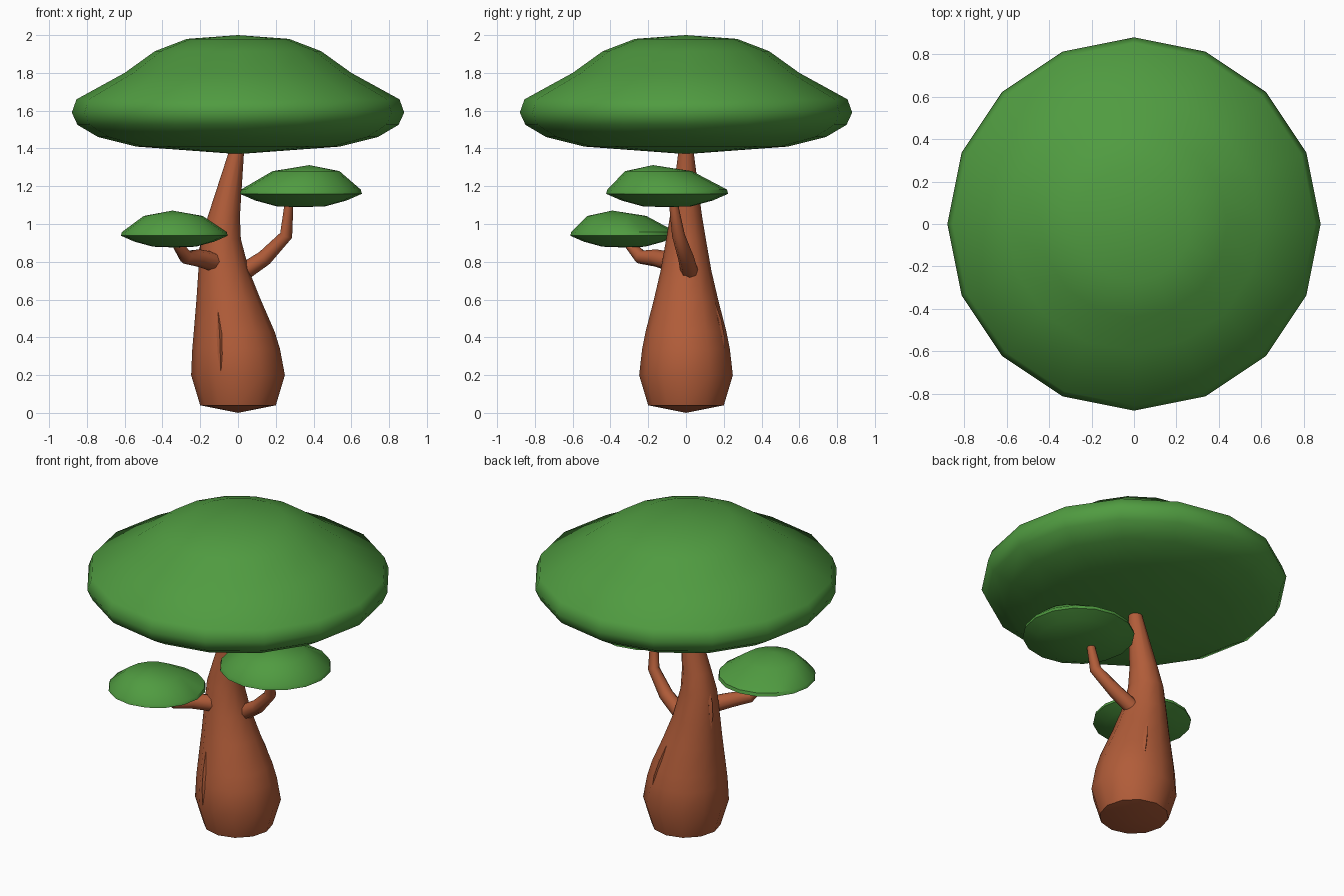
import bpy
import bmesh
from math import sin, cos, tau, radians
from mathutils import Vector

if "Cube" in bpy.data.objects:
    bpy.data.objects.remove(bpy.data.objects["Cube"])


def material(name, color):
    mat = bpy.data.materials.new(name)
    mat.use_nodes = True
    mat.diffuse_color = (*color, 1)
    mat.node_tree.nodes["Principled BSDF"].inputs["Base Color"].default_value = (*color, 1)
    return mat


LEAF = material("leaf green", (0.08, 0.33, 0.052))
BARK = material("bark brown", (0.44, 0.108, 0.041))


def loft(name, rings, sides, mat, angle):
    """Skin a stack of (centre, radius, axis) rings; both ends are capped."""
    bm = bmesh.new()
    loops = []
    for centre, radius, axis in rings:
        turn = Vector((0, 0, 1)).rotation_difference(Vector(axis))
        if radius == 0:
            loops.append([bm.verts.new(centre)] * sides)
        else:
            loops.append([bm.verts.new(Vector(centre) + turn @ Vector(
                (radius * cos(tau * i / sides), radius * sin(tau * i / sides), 0)))
                for i in range(sides)])
    for low, high in zip(loops, loops[1:]):
        for i in range(sides):
            j = (i + 1) % sides
            quad = dict.fromkeys((low[i], low[j], high[j], high[i]))
            bm.faces.new(list(quad))
    for loop in (loops[0], loops[-1]):
        if loop[0] is not loop[1]:
            bm.faces.new(loop)
    bmesh.ops.recalc_face_normals(bm, faces=bm.faces[:])
    mesh = bpy.data.meshes.new(name)
    bm.to_mesh(mesh)
    bm.free()
    mesh.materials.append(mat)
    obj = bpy.data.objects.new(name, mesh)
    bpy.context.collection.objects.link(obj)
    bpy.ops.object.select_all(action="DESELECT")
    obj.select_set(True)
    bpy.context.view_layer.objects.active = obj
    bpy.ops.object.shade_smooth_by_angle(angle=radians(angle))
    return obj


UP = (0, 0, 1)

# Main canopy: a broad domed cap
dome = [(0, 1.37), (0.54, 1.41), (0.74, 1.46), (0.85, 1.525), (0.88, 1.59),
        (0.855, 1.66), (0.6, 1.8), (0.44, 1.915), (0.27, 1.98), (0, 2)]
loft("main_canopy", [((0, 0, z), r, UP) for r, z in dome], 16, LEAF, 60)

# Trunk: swollen base, leaning waist, narrow top
trunk = [(0, 0, 0), (0, 0.04, 0.2), (0, 0.2, 0.248), (-0.01, 0.34, 0.232),
         (-0.02, 0.43, 0.214), (-0.05, 0.6, 0.17), (-0.075, 0.75, 0.135),
         (-0.09, 0.92, 0.105), (-0.075, 1.04, 0.085), (-0.005, 1.4, 0.038)]
loft("trunk", [((x, 0, z), r, UP) for x, z, r in trunk], 12, BARK, 50)


# Side canopies: a flat rim with an off-centre peak
def side_canopy(name, centre, radius, peak):
    cap = [(0, -0.22, 0), (0.4, -0.205, 0), (0.75, -0.11, 0), (1, 0, 0),
           (0.98, 0.07, 0), (0.55, 0.37, 0.6), (0, 0.47, 1)]
    rings = []
    for r, z, shift in cap:
        offset = Vector((peak[0] * shift, peak[1] * shift, z * radius))
        rings.append((Vector(centre) + offset, r * radius, UP))
    loft(name, rings, 16, LEAF, 40)


side_canopy("left_canopy", (0.333, -0.1, 1.16), 0.323, (0.045, -0.075))
side_canopy("right_canopy", (-0.337, -0.33, 0.938), 0.283, (-0.01, -0.06))


# Branches: tapered bent limbs
def branch(name, path, radii):
    points = [Vector(p) for p in path]
    last = len(points) - 1
    rings = []
    for i, (p, r) in enumerate(zip(points, radii)):
        axis = (points[min(i + 1, last)] - points[max(i - 1, 0)]).normalized()
        rings.append((p, r, axis))
    loft(name, rings, 8, BARK, 50)


branch("left_branch", [(0.02, 0.02, 0.74), (0.14, 0, 0.82), (0.255, -0.04, 0.94),
                       (0.272, -0.07, 1.13)], (0.047, 0.042, 0.034, 0.022))
branch("right_branch", [(-0.13, -0.08, 0.8), (-0.21, -0.16, 0.82), (-0.275, -0.24, 0.825),
                        (-0.335, -0.315, 0.91)], (0.052, 0.046, 0.038, 0.024))


# Bark slivers: thin pointed ridges lying on the trunk
def trunk_at(z):
    for (x0, z0, r0), (x1, z1, r1) in zip(trunk, trunk[1:]):
        if z0 <= z <= z1:
            t = (z - z0) / (z1 - z0)
            return x0 + (x1 - x0) * t, r0 + (r1 - r0) * t


def sliver(name, degrees, low, high):
    out = Vector((cos(radians(degrees)), sin(radians(degrees)), 0))
    rings = []
    for t, width in ((0, 0), (0.3, 0.014), (0.6, 0.016), (1, 0)):
        z = low + (high - low) * t
        x, r = trunk_at(z)
        rings.append((Vector((x, 0, z)) + out * (r - 0.006), width, UP))
    loft(name, rings, 4, BARK, 20)


sliver("front_bark_sliver", 248, 0.21, 0.56)
sliver("back_bark_sliver", 63, 0.3, 0.62)
sliver("side_bark_sliver", 165, 0.7, 0.98)
